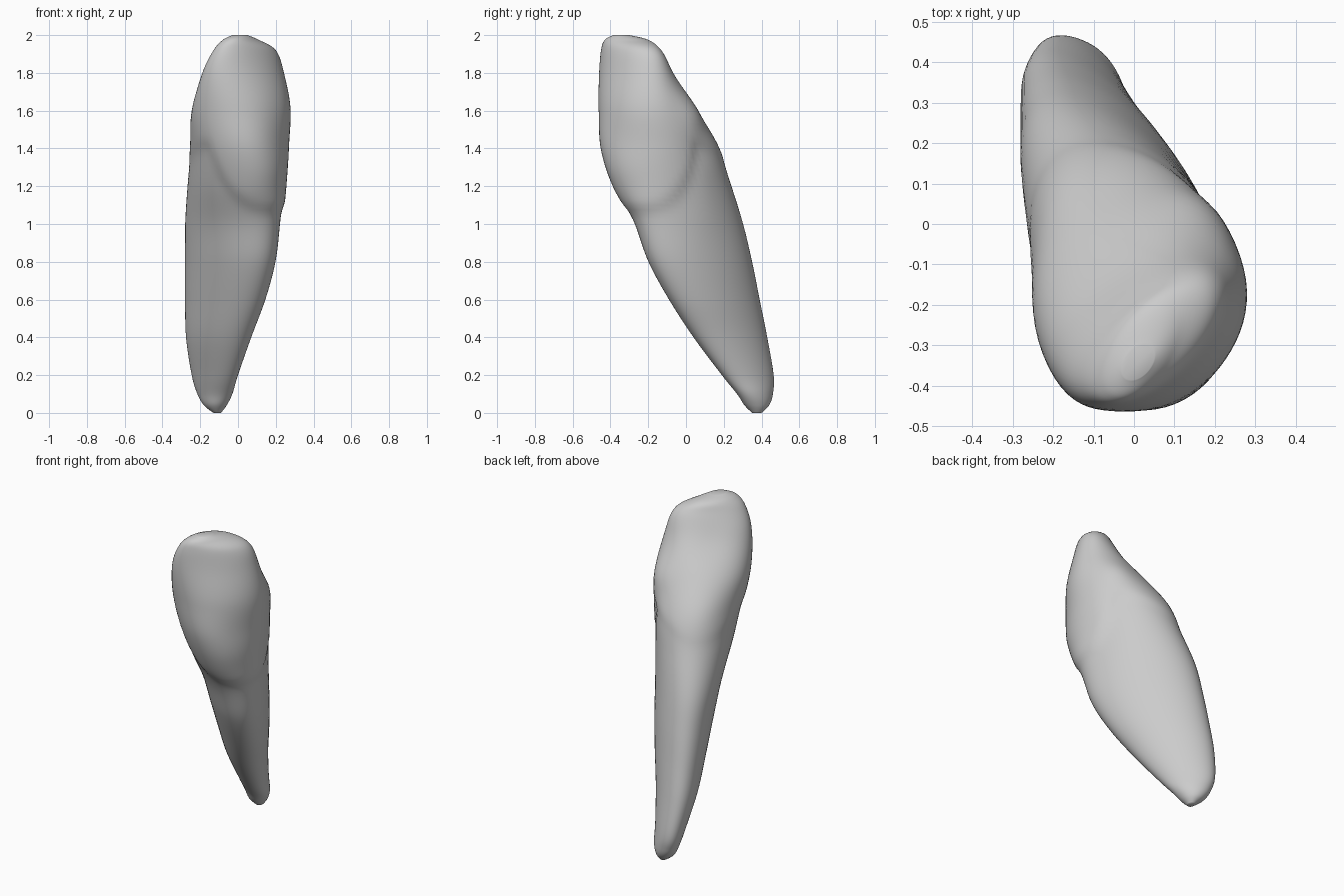
import bpy, bmesh, math
from mathutils import Vector

cube = bpy.data.objects.get("Cube")
if cube:
    bpy.data.objects.remove(cube, do_unlink=True)

SIDES = 64
STEPS = 8

# Cross-sections from root tip to biting edge:
# height, x min, x max, y min, y max, skew (negative = long front to back)
SECTIONS = [
    (0, -.13, -.09, .35, .4, 0),
    (.04, -.18, -.06, .31, .44, -.2),
    (.1, -.215, -.03, .27, .46, -.4),
    (.2, -.245, 0, .19, .464, -.53),
    (.4, -.275, .07, .04, .43, -.56),
    (.6, -.28, .145, -.09, .39, -.57),
    (.8, -.28, .2, -.2, .35, -.55),
    (1, -.28, .23, -.28, .303, -.49),
    (1.2, -.268, .255, -.39, .242, -.36),
    (1.4, -.25, .278, -.46, .17, -.17),
    (1.6, -.245, .284, -.465, .06, .06),
    (1.8, -.19, .245, -.46, -.06, .4),
    (1.92, -.13, .2, -.45, -.13, .55),
    (1.975, -.08, .11, -.43, -.2, .5),
    (2, -.03, .05, -.385, -.3, .4),
]

# Soft hollows (positive) and bumps (negative): centre, radius, strength
DENTS = [
    (Vector((.17, -.07, 1.75)), .1, .05),     # notch above the rear bulge
    (Vector((.15, .04, 1.59)), .09, -.06),    # rear bulge
    (Vector((.18, .06, 1.38)), .1, .04),      # neck below the rear bulge
    (Vector((.2, -.34, 1.45)), .19, .09),     # flat lip-side face
    (Vector((.15, -.28, 1.18)), .12, .06),    # lip-side face near the gum
    (Vector((-.09, -.13, 1.8)), .14, .1),     # tongue-side scoop
    (Vector((-.2, .12, 1.46)), .15, -.07),    # tongue-side corner
    (Vector((.1, .12, .95)), .2, .02),        # root groove
]


def blend(a, b, c, d, t):
    """Smooth curve from b to c."""
    return .5 * (2 * b + (c - a) * t + (2 * a - 5 * b + 4 * c - d) * t * t
                 + (3 * b - a - 3 * c + d) * t ** 3)


def section_at(i, t):
    last = len(SECTIONS) - 1
    keys = [SECTIONS[min(max(i + k, 0), last)] for k in (-1, 0, 1, 2)]
    return [blend(*values, t) for values in zip(*keys)]


def gum_line(front):
    """Height of the gum line: a broad scoop in front, a slight dip behind."""
    if front > 0:
        return 1.42 - .34 * (1 - (1 - front) ** 2)
    return 1.42 - .12 * front ** 2


def surface_point(section, angle):
    z, x0, x1, y0, y1, skew = section
    half = math.acos(skew) / 2
    centre = Vector(((x0 + x1) / 2, (y0 + y1) / 2, z))
    offset = Vector(((x1 - x0) / 2 * math.cos(angle - half),
                     (y1 - y0) / 2 * math.cos(angle + half), 0))
    # The crown swells slightly over the root, least on the tongue side
    front = math.sin(angle)
    above = z - gum_line(front)
    swell = (.006 + .004 * front) * math.tanh(above / .03)
    swell *= math.exp(-(above / .2) ** 2)
    scale = 1 + swell / max(offset.length, .05)
    for spot, radius, strength in DENTS:
        distance = (centre + offset - spot).length
        scale -= strength * math.exp(-(distance / radius) ** 2)
    return centre + offset * scale


# Tooth: crown and root lofted as one closed skin
bm = bmesh.new()
rings = []
for i in range(len(SECTIONS) - 1):
    final = i == len(SECTIONS) - 2
    for step in range(STEPS + final):
        section = section_at(i, step / STEPS)
        rings.append([bm.verts.new(surface_point(section, math.tau * k / SIDES))
                      for k in range(SIDES)])
for low, high in zip(rings, rings[1:]):
    for k in range(SIDES):
        n = (k + 1) % SIDES
        bm.faces.new((low[k], low[n], high[n], high[k]))
bm.faces.new(rings[0])
bm.faces.new(rings[-1])
bmesh.ops.recalc_face_normals(bm, faces=bm.faces)
for face in bm.faces:
    face.smooth = True

mesh = bpy.data.meshes.new("tooth")
bm.to_mesh(mesh)
bm.free()
tooth = bpy.data.objects.new("tooth", mesh)
bpy.context.collection.objects.link(tooth)

# Plain light grey
grey = bpy.data.materials.new("light grey")
grey.use_nodes = True
colour = (.6, .6, .6, 1)
grey.diffuse_color = colour
grey.node_tree.nodes["Principled BSDF"].inputs["Base Color"].default_value = colour
mesh.materials.append(grey)
